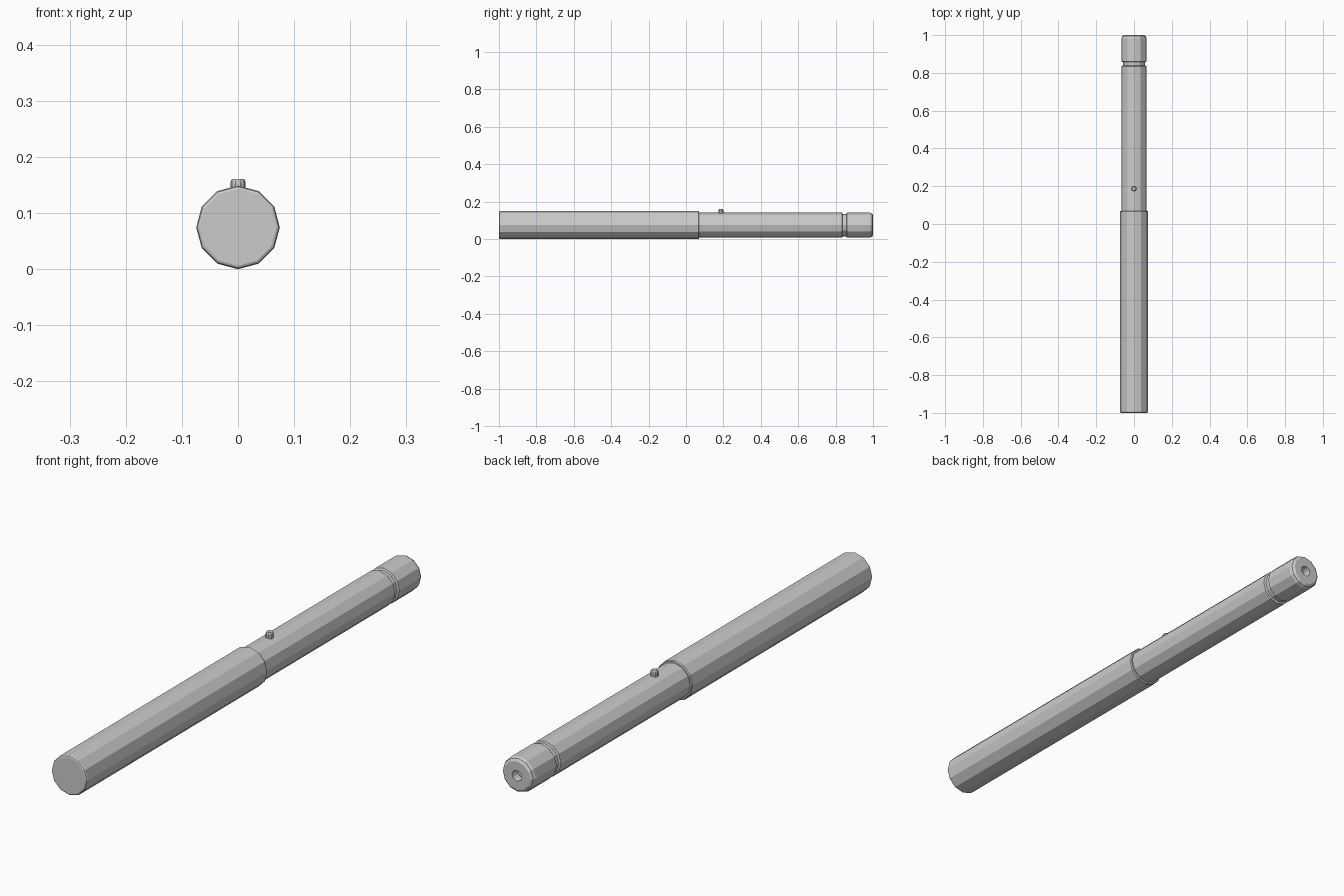
import bpy, bmesh, math
from mathutils import Matrix

if "Cube" in bpy.data.objects:
    bpy.data.objects.remove(bpy.data.objects["Cube"])

AXIS_Z = 0.0745


def lathe(name, profile, sides, matrix):
    """Revolve (radius, height) points around local z; radius 0 closes with a flat cap."""
    bm = bmesh.new()
    rings = []
    for r, h in profile:
        rings.append([bm.verts.new((r * math.cos(2 * math.pi * i / sides),
                                    r * math.sin(2 * math.pi * i / sides), h))
                      for i in range(sides)])
    for a, b in zip(rings, rings[1:]):
        for i in range(sides):
            j = (i + 1) % sides
            bm.faces.new((a[i], a[j], b[j], b[i]))
    bm.faces.new(rings[0][::-1])
    bm.faces.new(rings[-1])
    bmesh.ops.transform(bm, matrix=matrix, verts=bm.verts)
    bmesh.ops.recalc_face_normals(bm, faces=bm.faces)
    mesh = bpy.data.meshes.new(name)
    bm.to_mesh(mesh)
    bm.free()
    obj = bpy.data.objects.new(name, mesh)
    bpy.context.collection.objects.link(obj)
    return obj


# Local z runs along world +y for the long parts
along_y = Matrix.Translation((0, 0, AXIS_Z)) @ Matrix.Rotation(-math.pi / 2, 4, 'X')

# Thick grip with softened rims
R = 0.0745
lathe("grip", [(R - 0.006, -1.0), (R - 0.002, -0.998), (R, -0.993),
               (R, 0.066), (R - 0.003, 0.07)], 12, along_y)

# Thinner barrel, ring groove, chamfered tip and end hole
r = 0.0665
lathe("barrel", [(r, 0.05), (r, 0.835), (r - 0.007, 0.838), (r - 0.007, 0.857),
                 (r, 0.86), (r, 0.983), (r - 0.004, 0.994), (r - 0.013, 1.0),
                 (0.02, 1.0), (0.018, 0.97)], 12, along_y)

# Small button on top of the barrel
lathe("button", [(0.0135, 0.12), (0.0135, 0.153), (0.0125, 0.158), (0.010, 0.161)],
      10, Matrix.Translation((0, 0.187, 0)))
